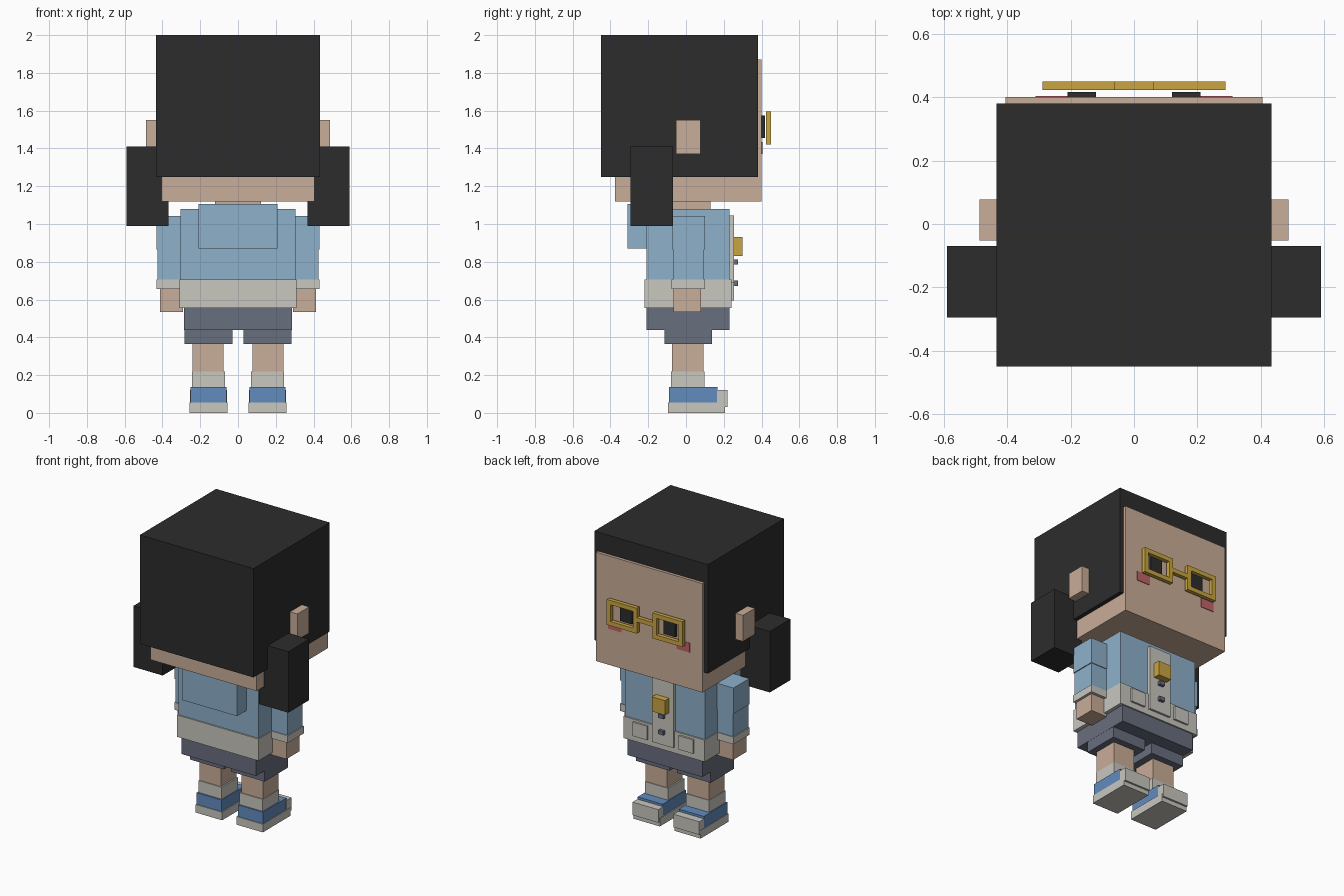
import bpy
import bmesh

if "Cube" in bpy.data.objects:
    bpy.data.objects.remove(bpy.data.objects["Cube"], do_unlink=True)


def material(name, rgb):
    """Flat material from display (sRGB 0-255) values."""
    linear = [((c / 255 + 0.055) / 1.055) ** 2.4 for c in rgb]
    mat = bpy.data.materials.new(name)
    mat.use_nodes = True
    mat.diffuse_color = (*linear, 1)
    shader = mat.node_tree.nodes["Principled BSDF"]
    shader.inputs["Base Color"].default_value = (*linear, 1)
    shader.inputs["Roughness"].default_value = 0.9
    return mat


BLACK = material("soft black", (44, 44, 44))
SKIN = material("skin", (201, 173, 152))
SHIRT = material("light blue", (142, 177, 203))
CREAM = material("pale grey", (201, 199, 191))
SLATE = material("slate", (105, 110, 127))
BLUE = material("shoe blue", (98, 140, 190))
GOLD = material("gold", (202, 166, 66))
PINK = material("blush pink", (194, 98, 108))


def boxes(name, mat, *specs):
    """One object from boxes given as (x range, y range, z range)."""
    bm = bmesh.new()
    for ranges in specs:
        made = bmesh.ops.create_cube(bm, size=1)
        for v in made["verts"]:
            v.co = [r[0] if c < 0 else r[1] for c, r in zip(v.co, ranges)]
    mesh = bpy.data.meshes.new(name)
    bm.to_mesh(mesh)
    bm.free()
    mesh.materials.append(mat)
    obj = bpy.data.objects.new(name, mesh)
    bpy.context.collection.objects.link(obj)
    return obj


def box(name, mat, half, y, z):
    """Box centred on the body's middle plane."""
    return boxes(name, mat, ((-half, half), y, z))


def pair(name, mat, x, y, z):
    """Matching boxes on the left and right sides."""
    boxes("left_" + name, mat, (x, y, z))
    boxes("right_" + name, mat, ((-x[1], -x[0]), y, z))


# Head and hair
box("head", SKIN, 0.405, (-0.375, 0.4), (1.12, 1.87))
box("hair", BLACK, 0.433, (-0.45, 0.38), (1.25, 2.0))
pair("ear", SKIN, (0.40, 0.488), (-0.052, 0.077), (1.37, 1.55))
pair("pigtail", BLACK, (0.367, 0.59), (-0.295, -0.07), (0.99, 1.41))
box("neck", SKIN, 0.123, (-0.13, 0.13), (1.06, 1.13))

# Face
pair("eye", BLACK, (0.12, 0.21), (0.395, 0.417), (1.455, 1.575))
pair("blush", PINK, (0.21, 0.31), (0.397, 0.404), (1.37, 1.435))

# Glasses: two square rims and a bridge
RIM = 0.03
DEPTH = (0.423, 0.45)
LOW, HIGH = 1.42, 1.595
INNER, OUTER = 0.06, 0.289
for side, sign in (("left", 1), ("right", -1)):
    def span(a, b):
        return tuple(sorted((a * sign, b * sign)))
    boxes(side + "_glasses_rim", GOLD,
          (span(INNER, OUTER), DEPTH, (LOW, LOW + RIM)),
          (span(INNER, OUTER), DEPTH, (HIGH - RIM, HIGH)),
          (span(INNER, INNER + RIM), DEPTH, (LOW + RIM, HIGH - RIM)),
          (span(OUTER - RIM, OUTER), DEPTH, (LOW + RIM, HIGH - RIM)))
box("glasses_bridge", GOLD, INNER, DEPTH, (1.5, 1.53))

# Jacket
box("jacket", SHIRT, 0.305, (-0.21, 0.23), (0.7, 1.08))
box("hood", SHIRT, 0.21, (-0.31, -0.2), (0.87, 1.105))
box("hem", CREAM, 0.31, (-0.22, 0.24), (0.555, 0.705))
box("front_panel", CREAM, 0.082, (0.22, 0.255), (0.595, 1.045))
pair("pocket", CREAM, (0.12, 0.23), (0.23, 0.253), (0.595, 0.69))
box("badge", GOLD, 0.05, (0.25, 0.3), (0.83, 0.93))
for label, z in (("upper", 0.785), ("lower", 0.673)):
    box(label + "_button", SLATE, 0.019, (0.25, 0.276), (z, z + 0.027))

# Arms
pair("upper_sleeve", SHIRT, (0.28, 0.432), (-0.075, 0.1), (0.865, 1.043))
pair("lower_sleeve", SHIRT, (0.285, 0.426), (-0.07, 0.095), (0.7, 0.865))
pair("cuff", CREAM, (0.28, 0.432), (-0.076, 0.1), (0.655, 0.705))
pair("hand", SKIN, (0.29, 0.414), (-0.065, 0.08), (0.535, 0.66))

# Shorts and legs
box("shorts", SLATE, 0.285, (-0.21, 0.23), (0.44, 0.557))
pair("shorts_leg", SLATE, (0.028, 0.284), (-0.115, 0.138), (0.365, 0.442))
pair("leg", SKIN, (0.078, 0.242), (-0.074, 0.093), (0.215, 0.37))
pair("sock", CREAM, (0.068, 0.244), (-0.08, 0.098), (0.13, 0.218))

# Shoes
pair("shoe", BLUE, (0.062, 0.252), (-0.09, 0.166), (0.05, 0.136))
pair("sole", CREAM, (0.055, 0.256), (-0.095, 0.206), (0, 0.056))
pair("toe_cap", CREAM, (0.058, 0.254), (0.165, 0.219), (0.03, 0.12))
